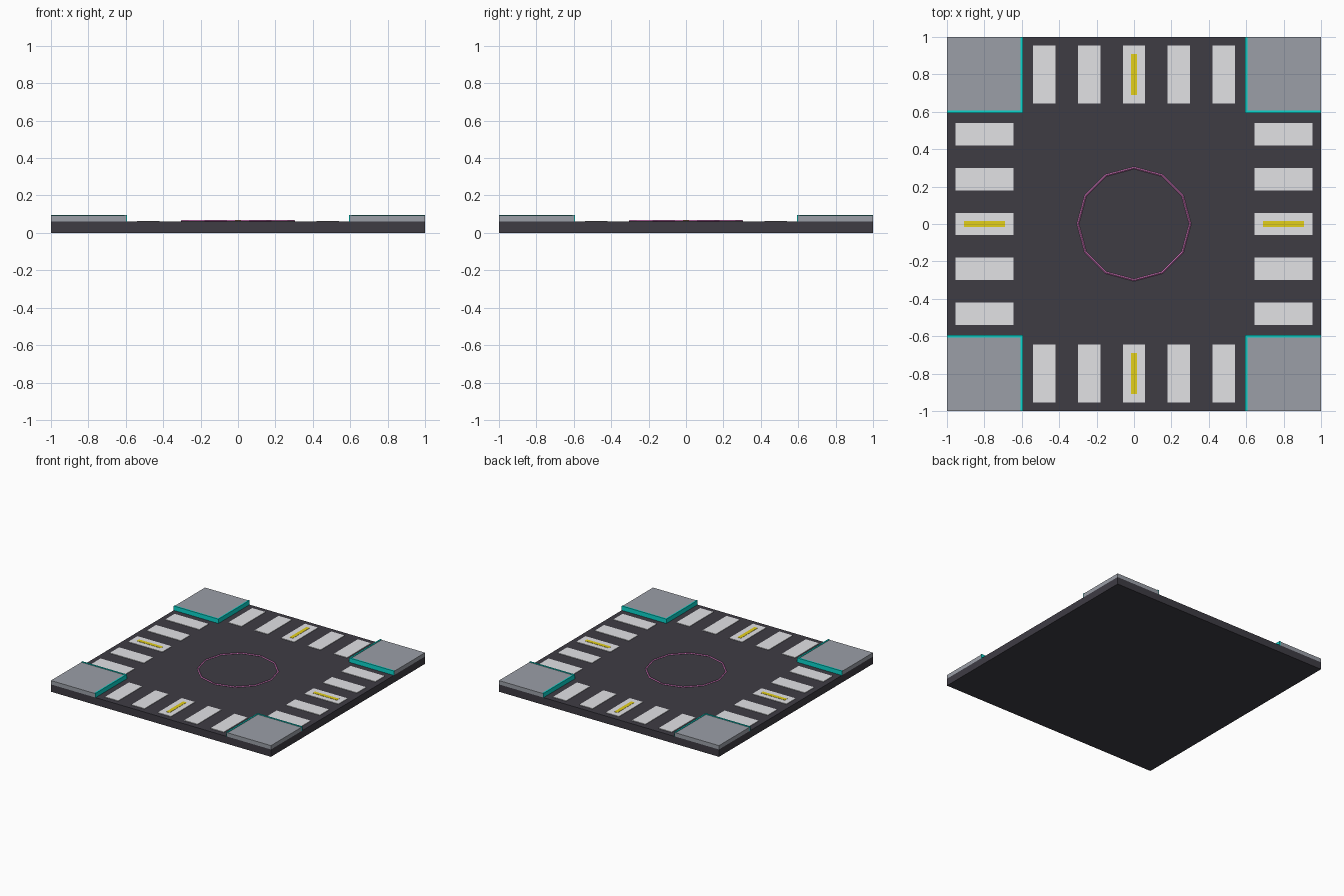
import bpy, math

if "Cube" in bpy.data.objects:
    bpy.data.objects.remove(bpy.data.objects["Cube"])

def srgb(r, g, b):
    return [((c / 255 + 0.055) / 1.055) ** 2.4 if c > 10 else c / 3294.6 for c in (r, g, b)] + [1]

def material(name, *rgb):
    m = bpy.data.materials.new(name)
    m.diffuse_color = srgb(*rgb)
    m.use_nodes = True
    m.node_tree.nodes["Principled BSDF"].inputs["Base Color"].default_value = m.diffuse_color
    return m

ASPHALT = material("asphalt", 62, 60, 68)
PAVING = material("paving_grey", 155, 159, 167)
WHITE = material("stripe_white", 226, 226, 229)
YELLOW = material("dash_yellow", 228, 208, 25)
TEAL = material("curb_teal", 10, 215, 205)
PINK = material("ring_pink", 240, 135, 215)

def box(name, x0, x1, y0, y1, z0, z1, mat):
    x0, x1 = sorted((x0, x1))
    y0, y1 = sorted((y0, y1))
    bpy.ops.mesh.primitive_cube_add(size=1, location=((x0 + x1) / 2, (y0 + y1) / 2, (z0 + z1) / 2))
    o = bpy.context.object
    o.name = name
    # bake the size into the mesh
    for v in o.data.vertices:
        v.co.x *= x1 - x0
        v.co.y *= y1 - y0
        v.co.z *= z1 - z0
    o.data.materials.append(mat)
    return o

ROAD, WALK, CURB = 0.06, 0.092, 0.096

# Road slab
box("road_slab", -1, 1, -1, 1, 0, ROAD, ASPHALT)

# Corner pavements with glowing curb strips on the two inner edges
for sx in (-1, 1):
    for sy in (-1, 1):
        box("corner_pavement", sx * 0.6, sx, sy * 0.6, sy, ROAD, WALK, PAVING)
        box("curb_strip_x", sx * 0.594, sx, sy * 0.594, sy * 0.606, ROAD, CURB, TEAL)
        box("curb_strip_y", sx * 0.594, sx * 0.606, sy * 0.606, sy, ROAD, CURB, TEAL)

# Crosswalks: five stripes and a yellow centre dash on each side
for s in (-1, 1):
    for i in range(-2, 3):
        c = 0.24 * i
        box("crossing_stripe", c - 0.06, c + 0.06, s * 0.645, s * 0.955, ROAD, 0.064, WHITE)
        box("crossing_stripe", s * 0.645, s * 0.955, c - 0.06, c + 0.06, ROAD, 0.064, WHITE)
    box("centre_dash", -0.015, 0.015, s * 0.69, s * 0.91, ROAD, 0.066, YELLOW)
    box("centre_dash", s * 0.69, s * 0.91, -0.015, 0.015, ROAD, 0.066, YELLOW)

# Twelve-sided ring in the middle
bpy.ops.mesh.primitive_torus_add(major_segments=12, minor_segments=4, major_radius=0.3,
                                 minor_radius=0.006, location=(0, 0, 0.063))
ring = bpy.context.object
ring.name = "centre_ring"
ring.data.materials.append(PINK)
